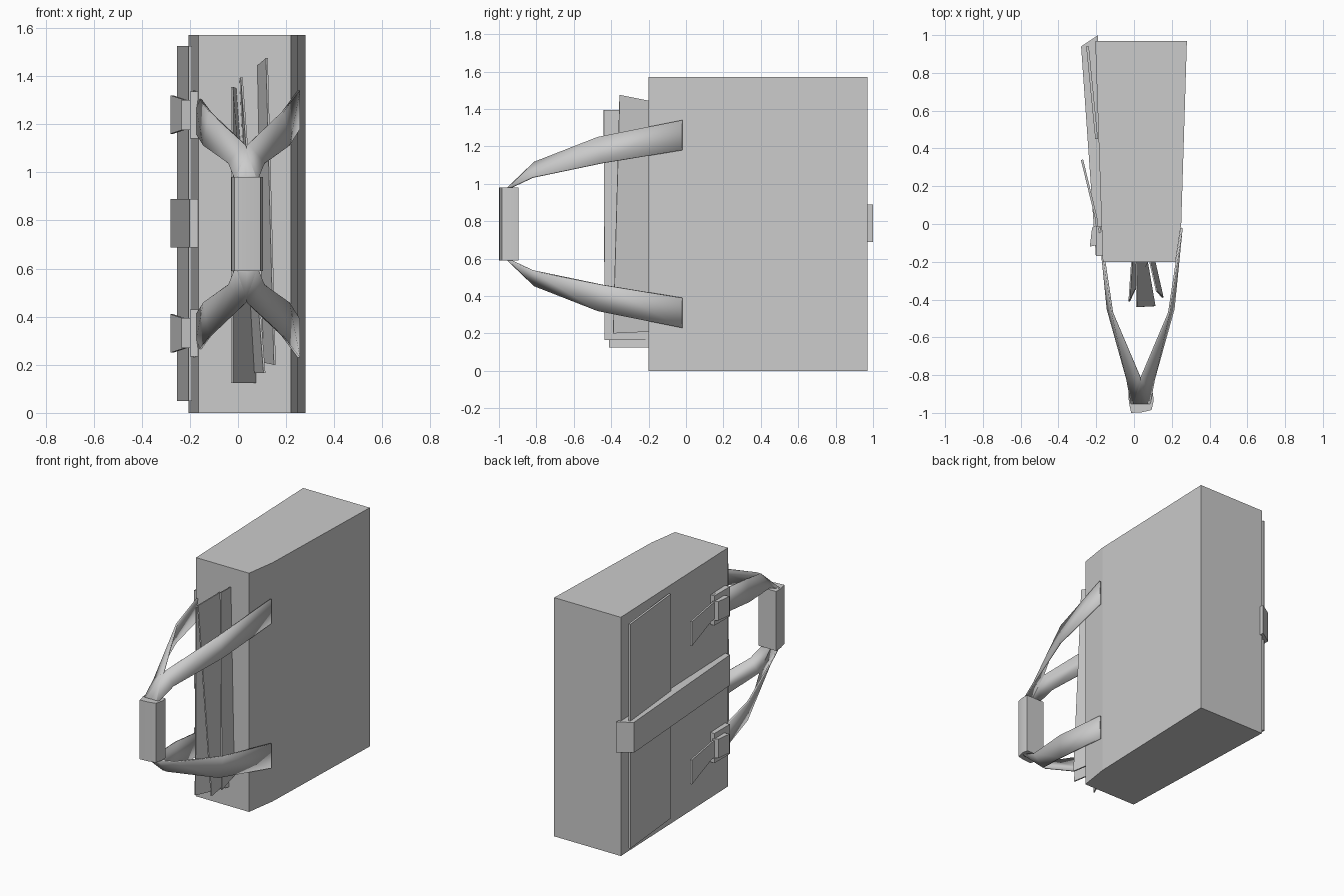
import bpy, bmesh, math
from mathutils import Vector

if "Cube" in bpy.data.objects:
    bpy.data.objects.remove(bpy.data.objects["Cube"])

MID_Z = 0.785   # bag is symmetrical top to bottom
MID_X = 0.035   # carrying straps are symmetrical left to right


def make(name, verts, faces, smooth=None, thickness=0):
    me = bpy.data.meshes.new(name)
    me.from_pydata(verts, [], faces)
    bm = bmesh.new()
    bm.from_mesh(me)
    bmesh.ops.recalc_face_normals(bm, faces=bm.faces)
    bm.to_mesh(me)
    bm.free()
    ob = bpy.data.objects.new(name, me)
    bpy.context.collection.objects.link(ob)
    if thickness:
        mod = ob.modifiers.new("thickness", 'SOLIDIFY')
        mod.thickness = thickness
        mod.offset = 0
    if smooth:
        bpy.ops.object.select_all(action='DESELECT')
        ob.select_set(True)
        bpy.context.view_layer.objects.active = ob
        bpy.ops.object.shade_smooth_by_angle(angle=math.radians(smooth))
    return ob


def prism(name, outline, z0, z1, smooth=None):
    """Extrude an xy outline from z0 to z1."""
    n = len(outline)
    verts = [(x, y, z) for z in (z0, z1) for x, y in outline]
    faces = [list(range(n))[::-1], list(range(n, 2 * n))]
    faces += [(i, (i + 1) % n, (i + 1) % n + n, i + n) for i in range(n)]
    return make(name, verts, faces, smooth)


def ribbon(name, edge_a, edge_b, thickness, smooth=None):
    """Thin strip between two edges."""
    n = len(edge_a)
    faces = [(i, i + 1, n + i + 1, n + i) for i in range(n - 1)]
    return make(name, edge_a + edge_b, faces, smooth, thickness)


# Bag body
prism("bag_body", [(-0.165, -0.2), (0.22, -0.2), (0.25, 0.0), (0.28, 0.97), (-0.205, 0.97)], 0, 1.57)

# Sheets poking out of the opening
ribbon("paper_left", [(-0.025, -0.4, 1.355), (-0.025, -0.41, 0.125)],
       [(-0.01, -0.18, 1.35), (0.08, -0.18, 0.125)], 0.008)
ribbon("paper_middle", [(0.015, -0.44, 1.395), (0.11, -0.435, 0.165)],
       [(0.01, -0.18, 1.39), (0.066, -0.18, 0.165)], 0.008)
ribbon("paper_right", [(0.12, -0.355, 1.475), (0.153, -0.39, 0.2)],
       [(0.08, -0.18, 1.44), (0.105, -0.18, 0.21)], 0.008)

# Four carrying straps
upper = [(0.253, -0.02, 1.34), (0.185, -0.47, 1.25), (0.04, -0.81, 1.115), (-0.005, -0.95, 0.98)]
lower = [(0.253, -0.02, 1.18), (0.21, -0.45, 1.11), (0.108, -0.82, 1.035), (0.085, -0.95, 0.975)]
for side in (1, -1):
    for end in (1, -1):
        def place(p):
            return (MID_X + side * (p[0] - MID_X), p[1], MID_Z + end * (p[2] - MID_Z))
        ribbon("carry_strap", [place(p) for p in upper], [place(p) for p in lower], 0.01, 40)

# Rounded handle grip
prism("handle_grip", [(-0.03, -0.895), (0.1, -0.895), (0.104, -0.935), (0.093, -0.985),
                      (0.04, -0.997), (-0.015, -1.0), (-0.027, -0.945)], 0.59, 0.98, 50)

# Folder tucked under the closing strap
ribbon("side_folder", [(-0.246, 0.94, 0.05), (-0.246, 0.94, 1.525)],
       [(-0.198, 0.45, 0.05), (-0.198, 0.45, 1.525)], 0.014)

# Wide closing strap wrapping the left side and back corner
prism("closing_strap", [(-0.165, -0.17), (-0.202, -0.17), (-0.28, 0.94),
                        (-0.19, 1.0), (-0.19, 0.965)], 0.688, 0.888)

# Buckles with loose strap tails
for end in (1, -1):
    def zs(a, b):
        return sorted(MID_Z + end * (z - MID_Z) for z in (a, b))
    prism("buckle_plate", [(-0.165, -0.17), (-0.2, -0.17), (-0.2, -0.01), (-0.165, -0.01)], *zs(1.14, 1.335))
    prism("buckle_loop", [(-0.19, -0.11), (-0.234, -0.12), (-0.222, -0.02), (-0.19, 0.0)], *zs(1.175, 1.3))
    a, b = zs(1.16, 1.32)
    c, d = zs(1.185, 1.295)
    ribbon("strap_tail", [(-0.19, -0.06, c), (-0.2, 0.03, c), (-0.275, 0.34, a)],
           [(-0.19, -0.06, d), (-0.2, 0.03, d), (-0.275, 0.34, b)], 0.012)
